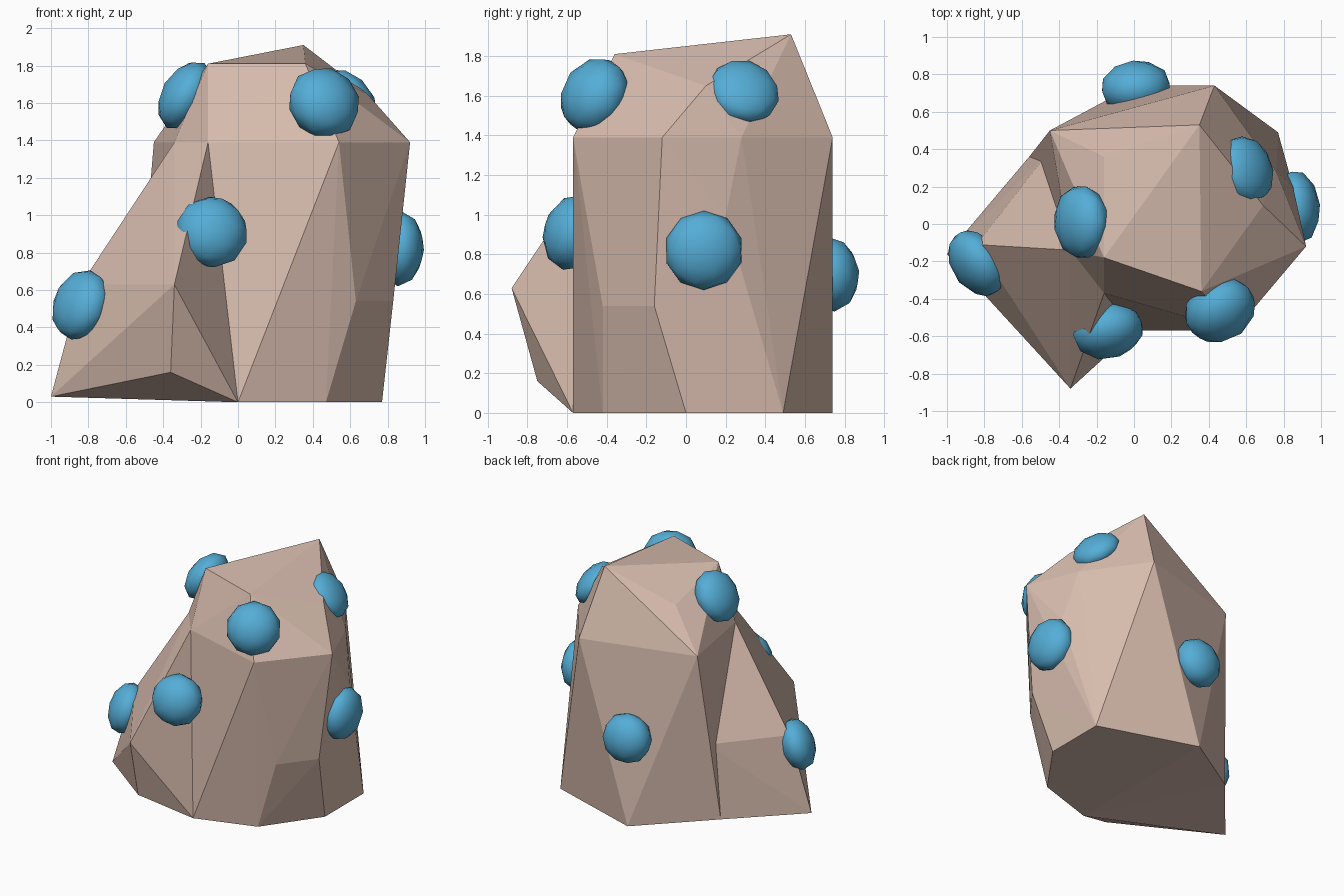
import bpy, bmesh
from mathutils import Vector

if "Cube" in bpy.data.objects:
    bpy.data.objects.remove(bpy.data.objects["Cube"])


def material(name, color):
    m = bpy.data.materials.new(name)
    m.diffuse_color = color
    m.use_nodes = True
    m.node_tree.nodes["Principled BSDF"].inputs["Base Color"].default_value = m.diffuse_color
    return m


stone = material("stone", (0.68, 0.50, 0.42, 1))
blue = material("blue", (0.09, 0.42, 0.68, 1))


def hull_rock(name, points):
    """Flat-shaded convex boulder from its corner points."""
    bm = bmesh.new()
    for p in points:
        bm.verts.new(p)
    res = bmesh.ops.convex_hull(bm, input=bm.verts[:])
    loose = [v for v in bm.verts if not v.link_faces]
    bmesh.ops.delete(bm, geom=loose, context='VERTS')
    bmesh.ops.recalc_face_normals(bm, faces=bm.faces[:])
    me = bpy.data.meshes.new(name)
    bm.to_mesh(me)
    bm.free()
    me.materials.append(stone)
    ob = bpy.data.objects.new(name, me)
    bpy.context.collection.objects.link(ob)
    return ob


def nodule(i, center, normal, radius, depth):
    """Smooth squashed ball sitting half-sunk on a rock face."""
    bpy.ops.mesh.primitive_ico_sphere_add(subdivisions=2, radius=1, location=center)
    ob = bpy.context.object
    ob.name = f"nodule_{i}"
    ob.scale = (radius, radius, depth)
    ob.rotation_euler = Vector(normal).to_track_quat('Z', 'Y').to_euler()
    ob.data.materials.append(blue)
    bpy.ops.object.shade_smooth()


# corners shared by the boulder and its shoulder
ridge = (-0.16, -0.37, 1.39)
notch = (-0.34, -0.14, 1.39)
toe = (0, -0.57, 0)
heel = (-0.56, 0.36, 0.06)

# main boulder: crown, shoulder ring, lower right facets, base
hull_rock("main_boulder", [
    (0.35, 0.53, 1.91), (0.36, -0.36, 1.81), (-0.16, -0.18, 1.81),
    (-0.16, 0.36, 1.67), (0.69, 0.10, 1.65),
    ridge, notch, (0.54, -0.57, 1.39), (0.92, -0.12, 1.39),
    (0.76, 0.28, 1.39), (0.43, 0.74, 1.39), (-0.45, 0.50, 1.39),
    (0.85, 0.20, 0.99), (0.63, -0.42, 0.54), (0.83, -0.16, 0.54),
    toe, (0.47, -0.42, 0), (0.77, 0, 0), (0.77, 0.49, 0), (0, 0.74, 0), heel])

# side boulder leaning on the front left
hull_rock("side_boulder", [
    ridge, notch, (-0.46, 0.38, 0.64), (-0.84, -0.11, 0.63),
    (-0.34, -0.88, 0.63), (-1.0, -0.16, 0.03), (-0.36, -0.75, 0.16), toe, heel])

# blue nodules: centre, outward direction, radius, depth
for i, spec in enumerate([
    ((-0.28, 0.01, 1.64), (-0.85, -0.05, 0.5), 0.20, 0.13),
    ((0.46, -0.46, 1.60), (0.45, -0.75, 0.45), 0.20, 0.16),
    ((0.60, 0.29, 1.62), (0.75, 0.25, 0.6), 0.185, 0.11),
    ((0.865, 0.09, 0.82), (1, 0.1, -0.05), 0.20, 0.13),
    ((0.01, 0.73, 0.70), (-0.1, 1, 0.1), 0.19, 0.145),
    ((-0.14, -0.57, 0.91), (0.2, -0.9, 0.25), 0.195, 0.15),
    ((-0.84, -0.21, 0.52), (-0.75, -0.5, 0.3), 0.195, 0.13),
]):
    nodule(i + 1, *spec)
